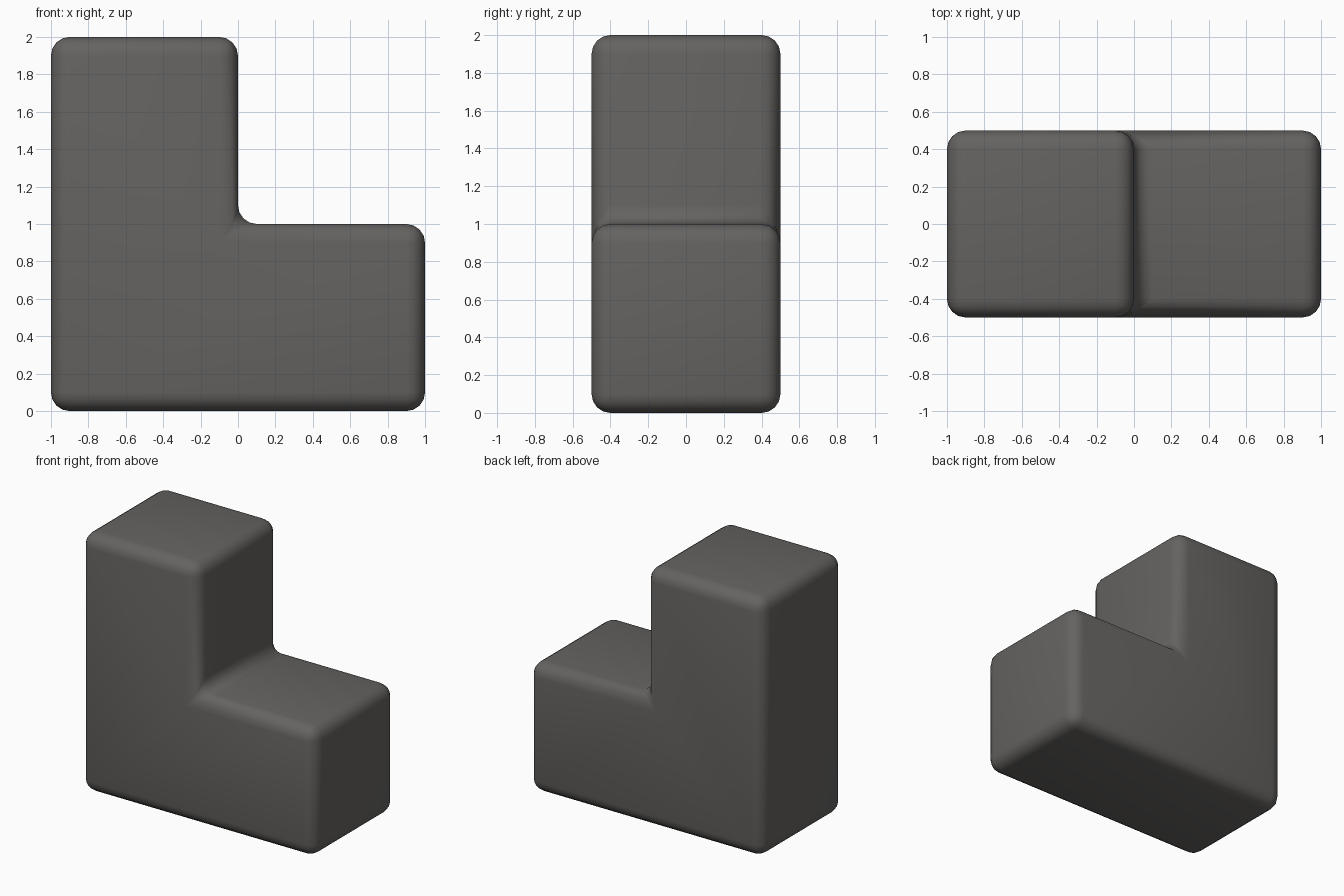
import bpy, bmesh

if "Cube" in bpy.data.objects:
    bpy.data.objects.remove(bpy.data.objects["Cube"])

# Single flat colour
mat = bpy.data.materials.new("warm dark grey")
mat.diffuse_color = (0.13, 0.125, 0.12, 1)
mat.use_nodes = True
mat.node_tree.nodes["Principled BSDF"].inputs["Base Color"].default_value = mat.diffuse_color

# L-shaped profile (x, z), extruded along y
profile = [(-1, 0), (1, 0), (1, 1), (0, 1), (0, 2), (-1, 2)]
bm = bmesh.new()
face = bm.faces.new([bm.verts.new((x, -0.5, z)) for x, z in profile])
ext = bmesh.ops.extrude_face_region(bm, geom=[face])
new_verts = [g for g in ext["geom"] if isinstance(g, bmesh.types.BMVert)]
bmesh.ops.translate(bm, verts=new_verts, vec=(0, 1, 0))
bmesh.ops.recalc_face_normals(bm, faces=bm.faces)

mesh = bpy.data.meshes.new("l_block")
bm.to_mesh(mesh)
bm.free()
mesh.materials.append(mat)
block = bpy.data.objects.new("l_block", mesh)
bpy.context.collection.objects.link(block)
for p in mesh.polygons:
    p.use_smooth = True

# Rounded edges, including the inner corner fillet
bevel = block.modifiers.new("rounded_edges", "BEVEL")
bevel.width = 0.1
bevel.segments = 4
bevel.limit_method = "ANGLE"
